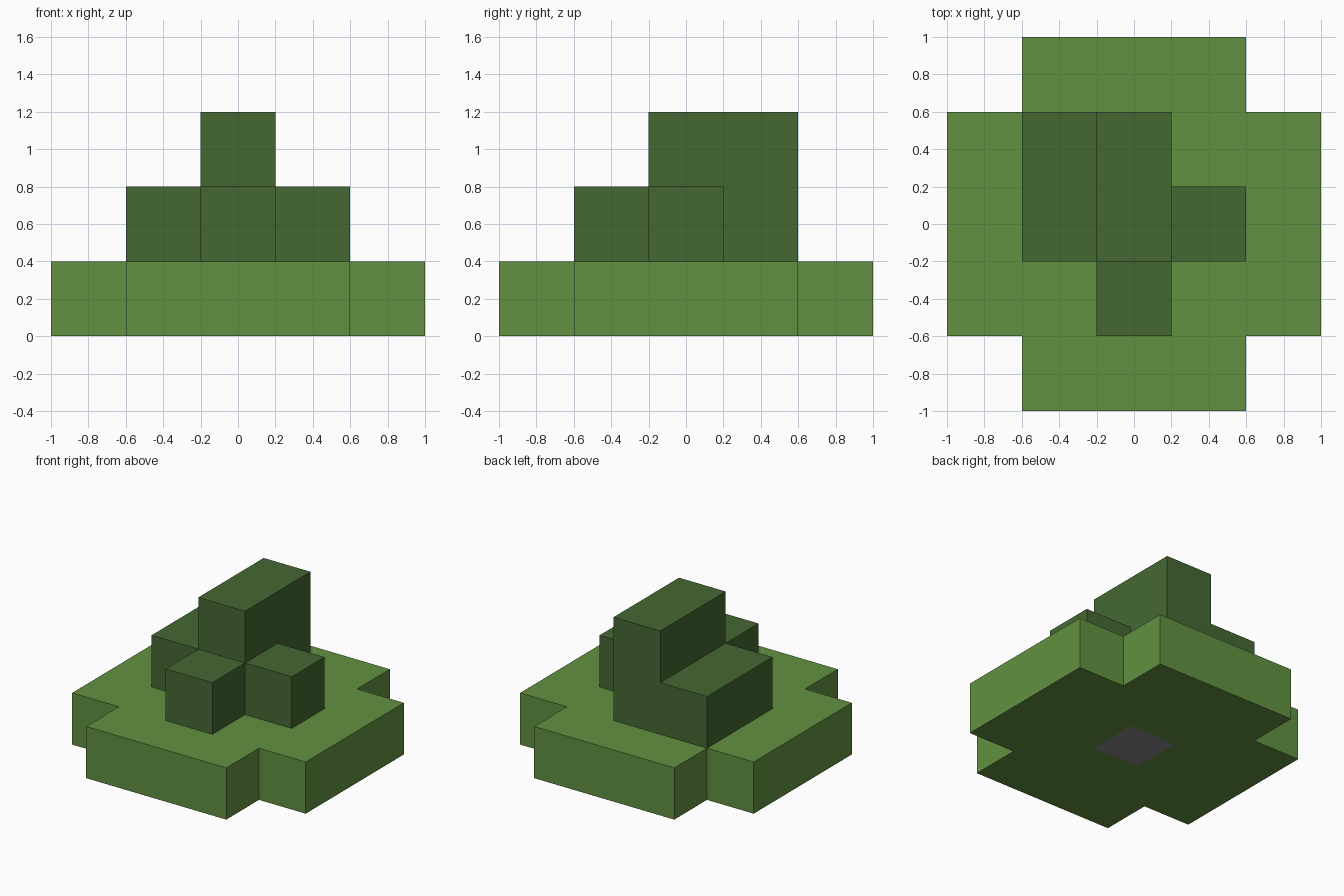
import bpy
import bmesh
from mathutils import Vector

cube = bpy.data.objects.get("Cube")
if cube:
    bpy.data.objects.remove(cube, do_unlink=True)

UNIT = 0.4  # edge of one block


def linear(c):
    c /= 255
    return c / 12.92 if c <= 0.04045 else ((c + 0.055) / 1.055) ** 2.4


def make_material(name, rgb):
    mat = bpy.data.materials.new(name)
    mat.use_nodes = True
    colour = (*[linear(c) for c in rgb], 1)
    mat.diffuse_color = colour
    mat.node_tree.nodes["Principled BSDF"].inputs["Base Color"].default_value = colour
    return mat


light_green = make_material("light green", (98, 145, 65))
dark_green = make_material("dark green", (69, 104, 51))
grey = make_material("grey", (140, 136, 139))


def make_object(name, bm, *mats):
    bmesh.ops.recalc_face_normals(bm, faces=bm.faces)
    mesh = bpy.data.meshes.new(name)
    bm.to_mesh(mesh)
    bm.free()
    for mat in mats:
        mesh.materials.append(mat)
    obj = bpy.data.objects.new(name, mesh)
    bpy.context.collection.objects.link(obj)
    return obj


def block(name, low, high):
    """Dark green box between two corners."""
    low, high = Vector(low), Vector(high)
    bm = bmesh.new()
    bmesh.ops.create_cube(bm, size=1)
    bmesh.ops.scale(bm, vec=high - low, verts=bm.verts)
    bmesh.ops.translate(bm, vec=(low + high) / 2, verts=bm.verts)
    return make_object(name, bm, dark_green)


# Wide lower slab: a square of blocks with its four corners cut away
bm = bmesh.new()
bmesh.ops.create_grid(bm, x_segments=5, y_segments=5, size=1)
corners = [f for f in bm.faces
           if min(abs(c) for c in f.calc_center_median().xy) > 0.7]
bmesh.ops.delete(bm, geom=corners, context='FACES')
top = bmesh.ops.extrude_face_region(bm, geom=bm.faces[:], use_keep_orig=True)
bmesh.ops.translate(bm, vec=(0, 0, UNIT),
                    verts=[v for v in top["geom"] if isinstance(v, bmesh.types.BMVert)])
# Grey square in the middle of the underside
for f in bm.faces:
    if f.calc_center_median().length < 0.1:
        f.material_index = 1
make_object("lower_slab", bm, light_green, grey)

# Stepped upper blocks
block("tall_block", (-0.2, -0.2, UNIT), (0.2, 0.6, 3 * UNIT))
block("right_block", (-0.6, -0.2, UNIT), (-0.2, 0.6, 2 * UNIT))
block("left_block", (0.2, -0.2, UNIT), (0.6, 0.2, 2 * UNIT))
block("front_block", (-0.2, -0.6, UNIT), (0.2, -0.2, 2 * UNIT))
